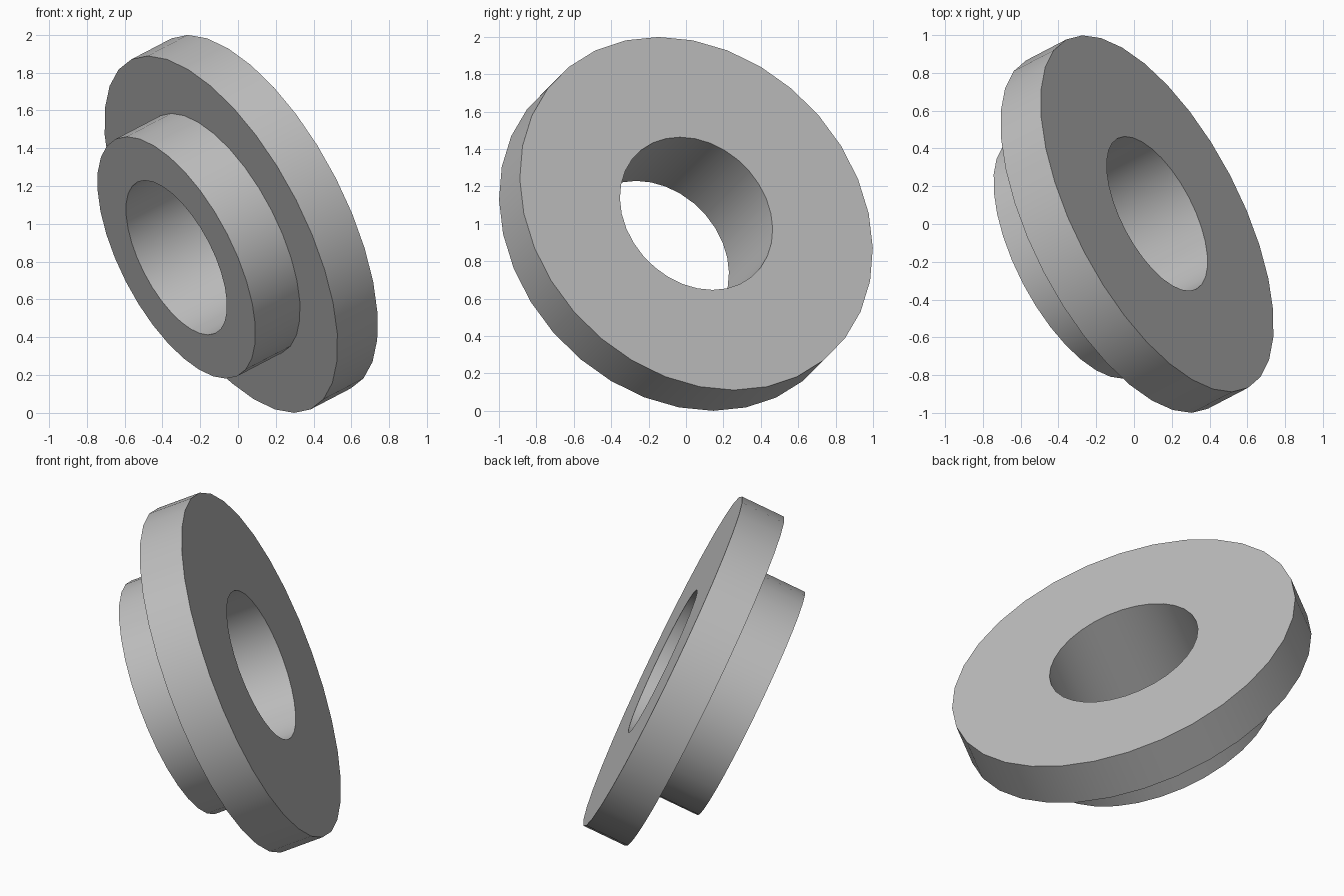
import bpy
import bmesh
import math
from mathutils import Matrix, Vector

cube = bpy.data.objects.get("Cube")
if cube:
    bpy.data.objects.remove(cube, do_unlink=True)

SEGMENTS = 32
BORE, HUB, FLANGE = 0.45, 0.705, 1.04          # radii
FLANGE_DEPTH, TOTAL_DEPTH = 0.264, 0.557       # along the axis

# Plain grey material
grey = bpy.data.materials.new("plain_grey")
grey.use_nodes = True
colour = (0.52, 0.52, 0.52, 1.0)
grey.diffuse_color = colour
grey.node_tree.nodes["Principled BSDF"].inputs["Base Color"].default_value = colour

# Closed half-section (radius, axial position) turned around the local z axis
section = [
    (BORE, 0), (FLANGE, 0), (FLANGE, -FLANGE_DEPTH),
    (HUB, -FLANGE_DEPTH), (HUB, -TOTAL_DEPTH), (BORE, -TOTAL_DEPTH),
]
bm = bmesh.new()
verts = [bm.verts.new((r, 0, h)) for r, h in section]
edges = [bm.edges.new((v, verts[i - 1])) for i, v in enumerate(verts)]
bmesh.ops.spin(bm, geom=verts + edges, cent=(0, 0, 0), axis=(0, 0, 1),
               angle=math.tau, steps=SEGMENTS, use_merge=True)
bmesh.ops.remove_doubles(bm, verts=bm.verts[:], dist=0.0001)
bmesh.ops.recalc_face_normals(bm, faces=bm.faces[:])

mesh = bpy.data.meshes.new("flanged_bushing")
bm.to_mesh(mesh)
bm.free()
mesh.materials.append(grey)
bushing = bpy.data.objects.new("flanged_bushing", mesh)
bpy.context.collection.objects.link(bushing)

# Tilt the axis, keeping one facet corner at the highest point of the rim
axis = Vector((0.805, 0.42, 0.42)).normalized()
up = (Vector((0, 0, 1)) - axis * axis.z).normalized()
side = axis.cross(up)
turn = Matrix((up, side, axis)).transposed().to_4x4()
bushing.matrix_world = Matrix.Translation((0.1225, 0.055, 1.055)) @ turn

# Smooth round walls with crisp rims
bpy.ops.object.select_all(action="DESELECT")
bushing.select_set(True)
bpy.context.view_layer.objects.active = bushing
bpy.ops.object.shade_smooth_by_angle(angle=math.radians(30))
